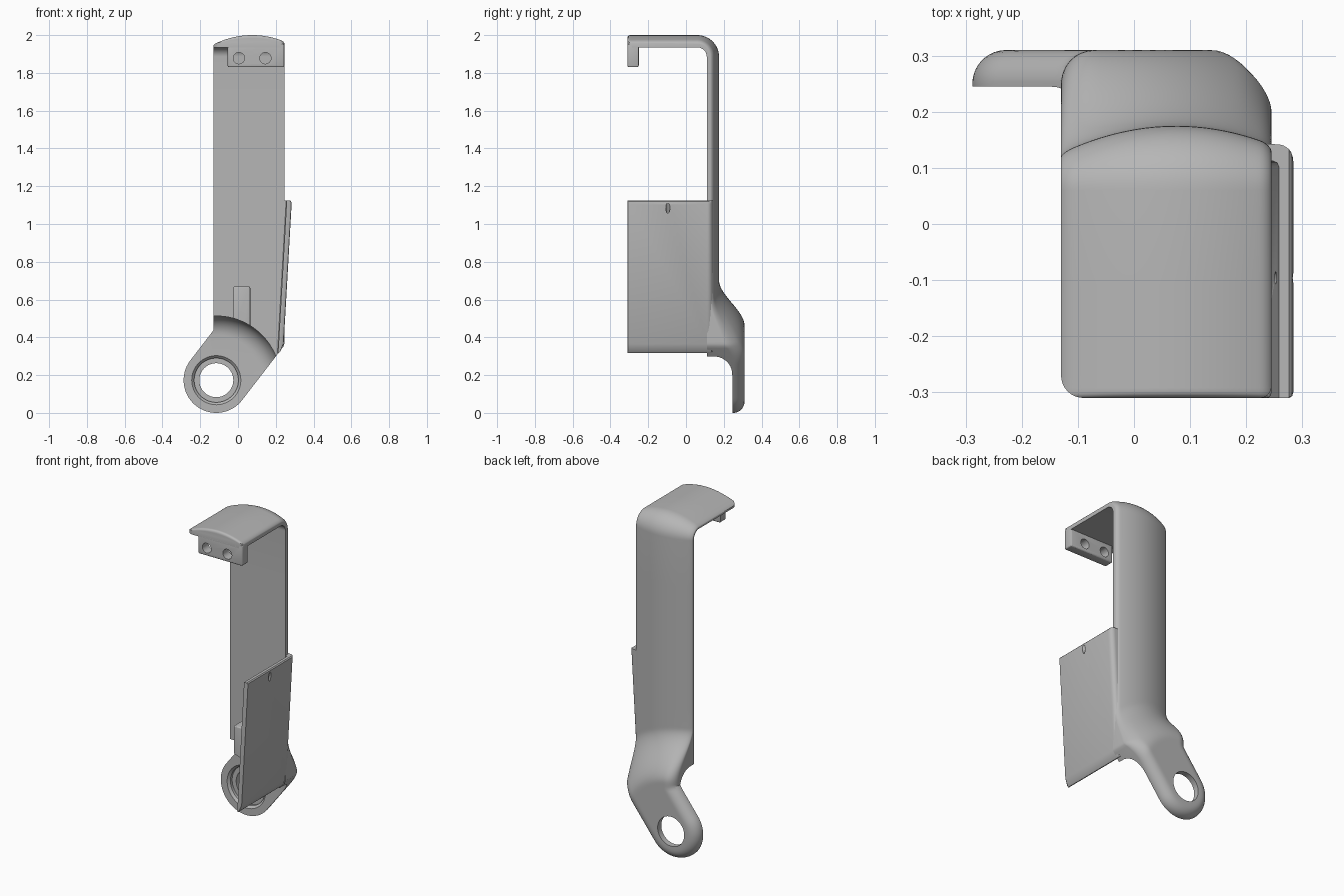
import bpy, bmesh
from math import sin, cos, pi, sqrt, hypot
from mathutils import Matrix

cube = bpy.data.objects.get("Cube")
if cube:
    bpy.data.objects.remove(cube, do_unlink=True)

grey = bpy.data.materials.new("plain grey")
grey.use_nodes = True
grey.diffuse_color = (0.47, 0.47, 0.47, 1)
grey.node_tree.nodes["Principled BSDF"].inputs["Base Color"].default_value = (0.47, 0.47, 0.47, 1)

LEFT, RIGHT = -0.13, 0.245        # arm edges
FRONT = 0.11                      # inner face of the arm
CX, CZ, R = -0.115, 0.173, 0.173  # eye of the lower tab
DX, DZ = 0.61, 0.792              # direction of the lower tab


def make(name, bm):
    bmesh.ops.recalc_face_normals(bm, faces=bm.faces)
    mesh = bpy.data.meshes.new(name)
    bm.to_mesh(mesh)
    bm.free()
    ob = bpy.data.objects.new(name, mesh)
    bpy.context.collection.objects.link(ob)
    mesh.materials.append(grey)
    return ob


def loft(name, rings, closed=False):
    """Skin a list of equal rings; open lofts get end caps."""
    bm = bmesh.new()
    vs = [[bm.verts.new(p) for p in ring] for ring in rings]
    n = len(vs[0])
    pairs = list(zip(vs, vs[1:] + vs[:1])) if closed else list(zip(vs, vs[1:]))
    for a, b in pairs:
        for i in range(n):
            j = (i + 1) % n
            bm.faces.new((a[i], a[j], b[j], b[i]))
    if not closed:
        bm.faces.new(vs[0])
        bm.faces.new(vs[-1])
    return make(name, bm)


def box(name, x0, x1, y0, y1, z0, z1, bevel):
    bm = bmesh.new()
    m = Matrix.Translation(((x0 + x1) / 2, (y0 + y1) / 2, (z0 + z1) / 2))
    m = m @ Matrix.Diagonal((x1 - x0, y1 - y0, z1 - z0, 1))
    bmesh.ops.create_cube(bm, size=1, matrix=m)
    bmesh.ops.bevel(bm, geom=bm.edges[:], offset=bevel, segments=3, profile=0.5, affect='EDGES')
    return make(name, bm)


def rod(name, radius, length, matrix):
    bm = bmesh.new()
    bmesh.ops.create_cone(bm, cap_ends=True, segments=32, radius1=radius, radius2=radius,
                          depth=length, matrix=matrix)
    return make(name, bm)


def cut(ob, cutter):
    mod = ob.modifiers.new("cut", 'BOOLEAN')
    mod.operation, mod.solver, mod.object = 'DIFFERENCE', 'EXACT', cutter
    bpy.context.view_layer.objects.active = ob
    bpy.ops.object.modifier_apply(modifier=mod.name)


def round_off(d, rad):
    """Drop of a quarter-round edge at distance d from the rim, 0 to 1."""
    k = max(0.0, 1 - max(d, 0) / rad)
    return 1 - sqrt(1 - k * k)


def crown(x):
    return 0.065 - (x - 0.075) ** 2 / 0.86


# Outline of arm and tab at height z
def outline(z):
    half = sqrt(max(R * R - (z - CZ) ** 2, 0))
    lt, rt = CZ + R * DX, CZ - R * DX
    xl = CX - half if z < lt else min(LEFT, CX - R * DZ + (z - lt) * DX / DZ)
    xr = CX + half if z < rt else min(RIGHT, CX + R * DZ + (z - rt) * DX / DZ)
    return xl, xr


def rim_distance(x, z):
    px, pz = x - CX, z - CZ
    if px * DX + pz * DZ < 0:
        return R - hypot(px, pz)
    side = px * DZ - pz * DX
    return min(max(x - LEFT, R + side), RIGHT - x, max(R - side, 0))


def arm_thickness(x, xl, xr):
    return crown(x) * (1 - 0.4 * round_off(min(x - xl, xr - x), 0.02))


def lower_thickness(x, z, xl, xr):
    s = min(max((0.56 - hypot(x - CX, z - CZ)) / 0.27, 0), 1)
    s = s * s * (3 - 2 * s)
    tab = 0.2 - 0.06 * round_off(rim_distance(x, z), 0.06)
    return (1 - s) * arm_thickness(x, xl, xr) + s * tab


N = 40


def columns(xl, xr):
    return [xl + (xr - xl) * (1 - cos(pi * i / (N - 1))) / 2 for i in range(N)]


def station(xl, xr, origin, normal, thick):
    xs = columns(xl, xr)
    inner = [(x, origin[0], origin[1]) for x in xs]
    outer = []
    for x in reversed(xs):
        t = thick(x)
        outer.append((x, origin[0] + normal[0] * t, origin[1] + normal[1] * t))
    return inner + outer


# Arm: tab, shank, bend and top plate as one loft
rings = []
heights = [0.0003] + [R * (1 - cos(pi / 2 * i / 14)) for i in range(1, 15)]
heights += [R + 0.012 * i for i in range(1, 48)] + [0.85, 1.2, 1.6]
for z in heights:
    xl, xr = outline(z)
    rings.append(station(xl, xr, (FRONT, z), (1, 0),
                         lambda x: lower_thickness(x, z, xl, xr)))
for i in range(13):
    c, s = cos(pi / 2 * i / 12), sin(pi / 2 * i / 12)
    rings.append(station(LEFT, RIGHT, (0.06 + 0.05 * c, 1.885 + 0.05 * s), (c, s),
                         lambda x: arm_thickness(x, LEFT, RIGHT)))
for e in [0.2] + [0.04 * (1 - sin(pi / 2 * i / 8)) for i in range(9)]:
    xl = LEFT + 0.04 * round_off(e, 0.04)
    xr = RIGHT - 0.02 * round_off(e, 0.02)
    rings.append(station(xl, xr, (e - 0.31, 1.935), (0, 1),
                         lambda x: arm_thickness(x, LEFT - 0.001, RIGHT + 0.001) * (1 - 0.25 * round_off(e, 0.012))))
arm = loft("hooked_arm", rings)

# Turned cutter: front relief with fillet, counterbore and eye hole
profile = [(0.34, -0.2), (0.34, 0.145)]
profile += [(0.24 + 0.1 * cos(a), 0.145 + 0.1 * sin(a)) for a in [pi / 2 * i / 10 for i in range(1, 11)]]
profile += [(0.13, 0.245), (0.117, 0.258), (0.117, 0.275), (0.09, 0.275), (0.09, 0.45)]
profile += [(0.02, 0.45), (0.02, -0.2)]
SEG = 96
ring_at = lambda r, y: [(CX + r * cos(2 * pi * i / SEG), y, CZ + r * sin(2 * pi * i / SEG)) for i in range(SEG)]
turned = loft("relief_cutter", [ring_at(r, y) for r, y in profile[:-2]])
turned.hide_render = True

# Side plate: L-shaped plan, leaning outward, bevelled foot
plan = [(-0.027, -0.31), (-0.008, -0.31), (-0.002, -0.307), (0, -0.30)]
plan += [(-0.03 + 0.03 * cos(a), 0.112 + 0.03 * sin(a)) for a in [pi / 2 * i / 8 for i in range(9)]]
plan += [(-0.09, 0.144), (-0.09, 0.112), (-0.037, 0.112), (-0.03, 0.109), (-0.027, 0.102)]
levels = [(0.318, 0.022), (0.325, 0.016), (0.365, 0.0), (1.105, 0.0), (1.119, 0.003), (1.125, 0.009)]
plate = loft("side_plate", [[(0.285 + (z - 1.125) * 0.057 + min(x, -inset), y, z) for x, y in plan]
                            for z, inset in levels])

# Small peg on the front of the arm
peg = box("front_peg", -0.025, 0.065, -0.01, 0.13, 0.4, 0.67, 0.01)
for ob in (arm, plate, peg):
    cut(ob, turned)

# Hook lip with two screw holes
lip = box("hook_lip", -0.055, RIGHT, -0.31, -0.25, 1.83, 1.955, 0.009)
cutters = [turned]
for x in (0.005, 0.145):
    hole = rod("lip_hole_cutter", 0.03, 0.3, Matrix.Translation((x, -0.28, 1.878)) @ Matrix.Rotation(pi / 2, 4, 'X'))
    cut(lip, hole)
    cutters.append(hole)

# Slanted pin hole through the side plate
slot = rod("slot_cutter", 0.011, 0.2, Matrix.Translation((0.268, -0.096, 1.055)) @ Matrix.Rotation(0.45, 4, 'Y'))
cut(plate, slot)
cutters.append(slot)
for c in cutters:
    bpy.data.objects.remove(c, do_unlink=True)

# Smooth shading with crisp edges
bpy.ops.object.select_all(action='DESELECT')
for ob in (arm, plate, peg, lip):
    ob.select_set(True)
bpy.context.view_layer.objects.active = arm
bpy.ops.object.shade_smooth_by_angle(angle=0.5)
